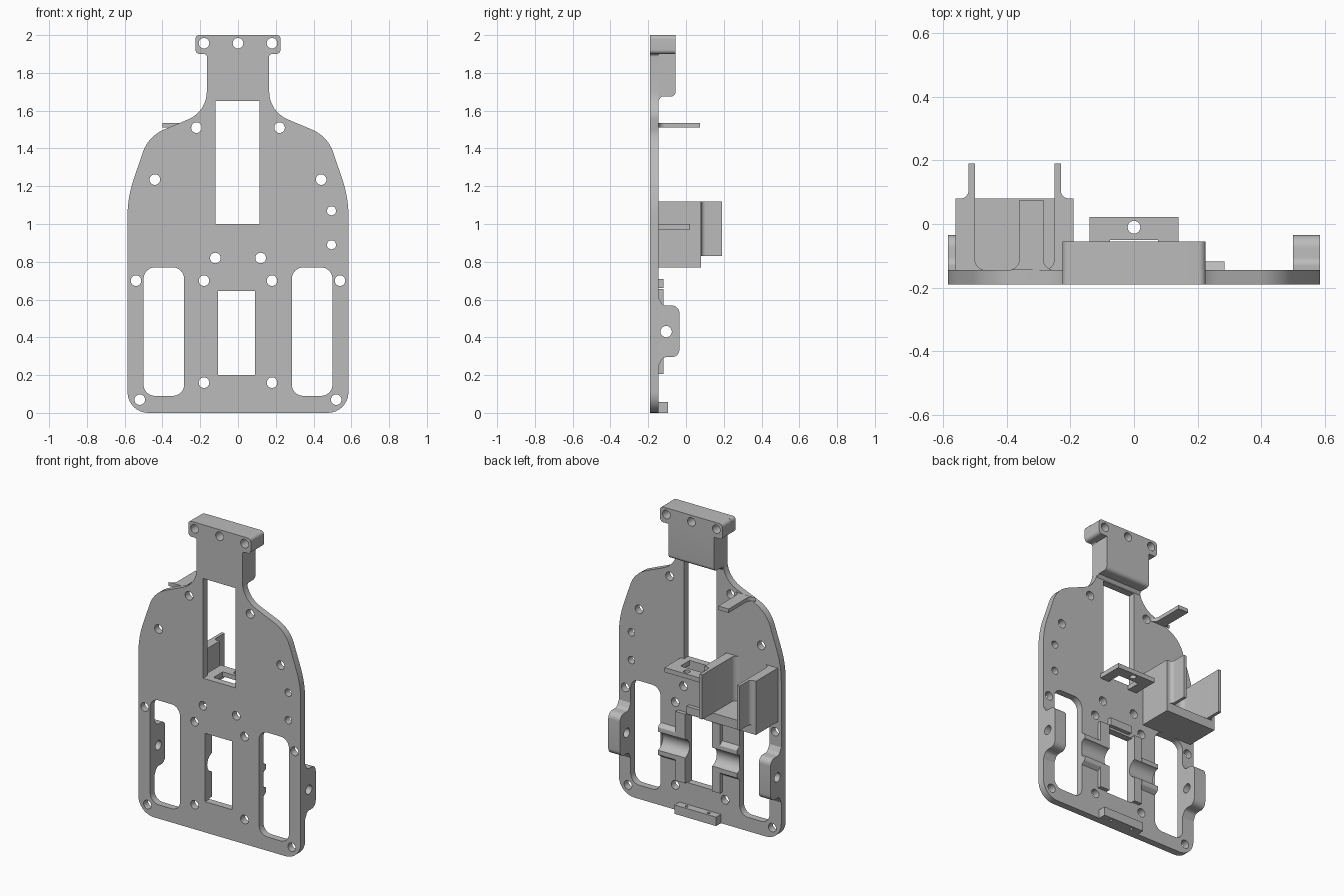
import bpy, bmesh, math
from mathutils import Vector

cube = bpy.data.objects.get("Cube")
if cube:
    bpy.data.objects.remove(cube)

grey = bpy.data.materials.new("plain grey")
grey.use_nodes = True
grey.diffuse_color = (0.5, 0.5, 0.5, 1)
grey.node_tree.nodes["Principled BSDF"].inputs["Base Color"].default_value = (0.5, 0.5, 0.5, 1)

FRONT, BACK = -0.19, -0.145      # plate faces
PAD = -0.12                      # height of the low rails


def rounded(corners, steps=8):
    """Fillet each (u, v, radius) corner of a polygon."""
    out = []
    for i, (u, v, r) in enumerate(corners):
        p = Vector((u, v))
        if r == 0:
            out.append(p)
            continue
        a = (Vector(corners[i - 1][:2]) - p).normalized()
        b = (Vector(corners[(i + 1) % len(corners)][:2]) - p).normalized()
        half = a.angle(b) / 2
        mid = p + (a + b).normalized() * (r / math.sin(half))
        start = p + a * (r / math.tan(half)) - mid
        sweep = start.angle_signed(p + b * (r / math.tan(half)) - mid)
        for k in range(steps + 1):
            t = -sweep * k / steps
            out.append(mid + Vector((start.x * math.cos(t) - start.y * math.sin(t),
                                     start.x * math.sin(t) + start.y * math.cos(t))))
    return out


def rect(u0, u1, v0, v1, r=0):
    return rounded([(u0, v0, r), (u1, v0, r), (u1, v1, r), (u0, v1, r)])


def circle(u, v, r, n=24):
    return [Vector((u + r * math.cos(k * math.tau / n), v + r * math.sin(k * math.tau / n)))
            for k in range(n)]


def prism(name, axis, lo, hi, *loops):
    """Extrude closed 2D loops along one axis."""
    place = {"x": lambda p, h: (h, p.x, p.y),
             "y": lambda p, h: (p.x, h, p.y),
             "z": lambda p, h: (p.x, p.y, h)}[axis]
    bm = bmesh.new()
    for loop in loops:
        a = [bm.verts.new(place(p, lo)) for p in loop]
        b = [bm.verts.new(place(p, hi)) for p in loop]
        bm.faces.new(a)
        bm.faces.new(b[::-1])
        for i in range(len(a)):
            j = (i + 1) % len(a)
            bm.faces.new((a[j], a[i], b[i], b[j]))
    bmesh.ops.recalc_face_normals(bm, faces=bm.faces)
    mesh = bpy.data.meshes.new(name)
    bm.to_mesh(mesh)
    bm.free()
    mesh.materials.append(grey)
    ob = bpy.data.objects.new(name, mesh)
    bpy.context.collection.objects.link(ob)
    parts.append(ob)
    return ob


def cut(ob, *args):
    """Subtract a prism from a part and drop the cutter."""
    cutter = prism("cutter", *args)
    parts.remove(cutter)
    mod = ob.modifiers.new("cut", "BOOLEAN")
    mod.operation, mod.solver, mod.object = "DIFFERENCE", "EXACT", cutter
    graph = bpy.context.evaluated_depsgraph_get()
    mesh = bpy.data.meshes.new_from_object(ob.evaluated_get(graph))
    ob.modifiers.clear()
    ob.data = mesh
    bpy.data.objects.remove(cutter)


def mirrored(loop, about=0.0):
    return [Vector((2 * about - p.x, p.y)) for p in loop]


parts = []

# Main plate outline, then its windows, slots and screw holes
half = rounded([(0, 0, 0), (.585, 0, .11), (.585, 1.14, .6), (.475, 1.465, .2),
                (.165, 1.595, .16), (.165, 1.9, .015), (.225, 1.9, .025), (.225, 2, .02), (0, 2, 0)])
plate = prism("main_plate", "y", FRONT, BACK, half + mirrored(half)[-2:0:-1])
slot = rect(.285, .5, .09, .77, .06)
cut(plate, "y", -.3, .1, rect(-.12, .115, 1, 1.65), rect(-.105, .09, .2, .645), slot, mirrored(slot))
pairs = [(.22, 1.51), (.44, 1.235), (.12, .82), (.54, .7), (.18, .7), (.18, .16), (.52, .07)]
holes = [circle(s * x, z, .028) for x, z in pairs for s in (-1, 1)]
holes += [circle(.495, z, .024) for z in (.89, 1.07)]
top_holes = [circle(x, 1.957, .028) for x in (-.18, 0, .18)]
cut(plate, "y", -.3, .1, *holes, *top_holes)

# Thick neck and drilled head
prism("neck_block", "x", -.165, .165,
      rounded([(FRONT, 1.655, 0), (BACK, 1.655, 0), (-.13, 1.675, 0), (-.055, 1.675, .025),
               (-.055, 1.91, 0), (FRONT, 1.91, 0)]))
head = prism("head_block", "y", FRONT, -.055, rect(-.225, .225, 1.9, 2, .022))
cut(head, "y", -.3, .1, *top_holes)

# Axle groove shared by the plate, rails and saddles
groove = ("x", -.284, .284, circle(-.105, .43, .062))
cut(plate, *groove)

for side, s in (("left", 1), ("right", -1)):
    # Rail beside the lower window, with a saddle reaching the slot
    inner = .09 if s > 0 else .105
    lo, hi = sorted((s * inner, s * .16))
    rail = prism(side + "_rail", "y", BACK, PAD, rect(lo, hi, .205, .655))
    cut(rail, *groove)
    lo, hi = sorted((s * .16, s * .285))
    saddle = prism(side + "_saddle", "x", lo, hi,
                   rounded([(BACK, .32, 0), (-.118, .34, .01), (-.118, .52, .01), (BACK, .54, 0)]))
    cut(saddle, "x", -.3, .3, circle(-.105, .43, .062))
    # Outer ear with axle hole
    lo, hi = sorted((s * .5, s * .585))
    ear = prism(side + "_ear", "x", lo, hi,
                rounded([(BACK, .25, 0), (-.122, .295, .03), (-.035, .295, .04),
                         (-.035, .568, .04), (-.122, .568, .03), (BACK, .61, 0)]))
    cut(ear, "x", -1, 1, circle(-.105, .43, .03))

# Small bar above the lower window
prism("cable_bar", "y", BACK, PAD, rect(-.08, .08, .66, .71))

# Bottom lug with two vertical holes
lug = prism("bottom_lug", "z", 0, .058, rect(-.15, .15, BACK, -.095))
cut(lug, "z", -.1, .2, circle(-.08, PAD, .01), circle(.08, PAD, .01))

# Framed shelf at the foot of the upper window
shelf = prism("shelf", "z", .97, 1, rect(-.14, .14, BACK, .022))
cut(shelf, "z", .9, 1.1, rect(-.075, .075, -.16, -.05), circle(0, -.01, .02))

# Open tray: floor and two stepped walls
prism("tray_floor", "z", .77, .83, rect(-.56, -.19, BACK, .08))
wall = rounded([(-.56, BACK, 0), (-.56, .08, 0), (-.52, .08, .025), (-.52, .19, 0),
                (-.5, .19, 0), (-.5, BACK, .035), (-.46, BACK, 0)])
prism("tray_outer_wall", "z", .83, 1.12, wall)
prism("tray_inner_wall", "z", .83, 1.12, mirrored(wall, -.375))

# Flared prong near the shoulder
prism("prong", "z", 1.51, 1.535,
      rounded([(-.4, BACK, 0), (-.36, BACK, .035), (-.36, .075, 0),
               (-.285, .075, 0), (-.285, BACK, .035), (-.245, BACK, 0)]))

# Smooth the fillets and keep the edges crisp
bpy.ops.object.select_all(action="DESELECT")
for ob in parts:
    ob.select_set(True)
bpy.context.view_layer.objects.active = plate
bpy.ops.object.shade_smooth_by_angle(angle=math.radians(30))
